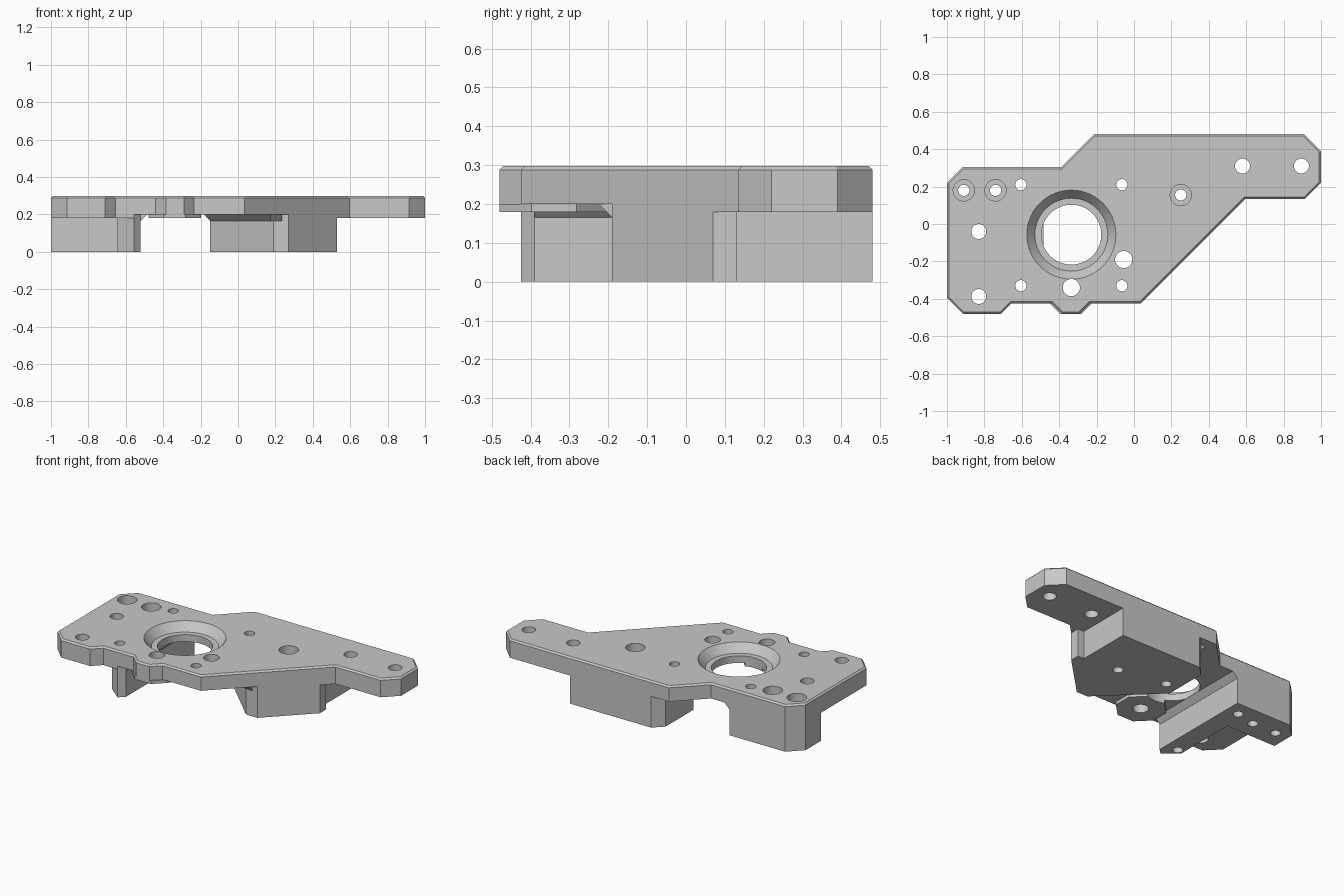
import bpy, bmesh, math
from mathutils import Vector

old = bpy.data.objects.get("Cube")
if old:
    bpy.data.objects.remove(old, do_unlink=True)

grey = bpy.data.materials.new("machined_grey")
grey.use_nodes = True
grey.diffuse_color = (0.58, 0.58, 0.58, 1)
grey.node_tree.nodes["Principled BSDF"].inputs["Base Color"].default_value = (0.58, 0.58, 0.58, 1)

TOP, FLOOR, UNDER = 0.298, 0.2, 0.18


def finish(bm, name):
    bmesh.ops.recalc_face_normals(bm, faces=bm.faces)
    mesh = bpy.data.meshes.new(name)
    bm.to_mesh(mesh)
    bm.free()
    mesh.materials.append(grey)
    obj = bpy.data.objects.new(name, mesh)
    bpy.context.collection.objects.link(obj)
    return obj


def prism(name, outline, z0, z1, chamfer=0):
    """Extrude a flat outline, optionally chamfering its upper rim."""
    bm = bmesh.new()
    base = bm.faces.new([bm.verts.new((x, y, z0)) for x, y in outline])
    ext = bmesh.ops.extrude_face_region(bm, geom=[base])
    for v in ext["geom"]:
        if isinstance(v, bmesh.types.BMVert):
            v.co.z = z1
    if chamfer:
        rim = [e for e in bm.edges if all(v.co.z > z1 - 0.001 for v in e.verts)]
        bmesh.ops.bevel(bm, geom=rim, offset=chamfer, segments=1, affect='EDGES')
    return finish(bm, name)


def strip(name, p, q, size=0.035):
    """Sloped strip joining a foot wall to the pocket floor, on the right of p to q."""
    p, q = Vector(p), Vector(q)
    d = (q - p).normalized()
    out = Vector((d.y, -d.x)) * size
    bm = bmesh.new()
    a, b = [[bm.verts.new((c.x, c.y, z)) for c, z in
             ((e, FLOOR - size), (e, FLOOR), (e + out, FLOOR))] for e in (p, q)]
    bm.faces.new(a)
    bm.faces.new(b[::-1])
    for i in range(3):
        j = (i + 1) % 3
        bm.faces.new((a[i], a[j], b[j], b[i]))
    return finish(bm, name)


def add_hole(bm, x, y, profile, sides=32):
    """Solid of revolution used as a cutter; profile is (radius, height) from low to high."""
    rings = []
    for r, z in profile:
        rings.append([bm.verts.new((x + r * math.cos(math.tau * k / sides),
                                    y + r * math.sin(math.tau * k / sides), z))
                      for k in range(sides)])
    for lo, hi in zip(rings, rings[1:]):
        for k in range(sides):
            n = (k + 1) % sides
            bm.faces.new((lo[k], lo[n], hi[n], hi[k]))
    bm.faces.new(rings[0][::-1])
    bm.faces.new(rings[-1])


# Top plate
plate = prism("top_plate", [
    (-1, .22), (-.915, .305), (-.39, .305), (-.215, .48), (.91, .48), (1, .39),
    (1, .22), (.915, .135), (.595, .135), (.035, -.425), (-.235, -.425), (-.29, -.48),
    (-.385, -.48), (-.44, -.425), (-.655, -.425), (-.71, -.48), (-.915, -.48),
    (-1, -.395)], FLOOR, TOP, 0.01)

# Thicker underside pads beside the pocket
left_pad = prism("left_pad", [
    (-1, .22), (-.915, .305), (-.52, .305), (-.52, -.39), (-.555, -.425),
    (-.655, -.425), (-.71, -.48), (-.915, -.48), (-1, -.395)], UNDER, FLOOR)
arm_pad = prism("arm_pad", [
    (.485, .48), (.91, .48), (1, .39), (1, .22), (.915, .135), (.595, .135),
    (.53, .07), (.53, .13), (.485, .13)], UNDER, FLOOR)

# Feet
left_foot = prism("left_foot", [
    (-1, .22), (-.915, .305), (-.52, .305), (-.52, -.39), (-.555, -.425),
    (-.645, -.35), (-.645, .065), (-1, .065)], 0, UNDER)
right_foot = prism("right_foot", [
    (.27, -.19), (.53, .07), (.53, .13), (.485, .13), (.485, .48), (-.09, .48),
    (-.15, .42), (-.15, .14), (.19, -.19)], 0, FLOOR)

# Eight-sided boss around the front hole
boss = prism("front_boss", [
    (-.3375 + .1515 * math.cos(math.radians(22.5 + 45 * k)),
     -.34 + .1515 * math.sin(math.radians(22.5 + 45 * k))) for k in range(8)],
    UNDER, FLOOR)

# Sloped transitions around the pocket
strip("left_wall_strip", (-.52, -.39), (-.52, .305))
strip("right_wall_strip", (-.15, .14), (.19, -.19))
strip("right_back_strip", (-.15, .42), (-.15, .13))
strip("right_front_strip", (.175, -.19), (.235, -.19))

# Screw holes, counterbored holes and the stepped main bore
bm = bmesh.new()
for x, y, r in [(-.83, -.04, .04), (-.83, -.388, .04), (-.605, .21, .03),
                (-.605, -.33, .03), (-.065, -.33, .03), (-.065, .21, .03),
                (-.055, -.19, .046), (-.335, -.34, .046), (.58, .31, .04),
                (.895, .31, .04)]:
    add_hole(bm, x, y, [(r, -.1), (r, .4)])
for x, y in [(-.91, .18), (-.74, .18), (.25, .155)]:
    add_hole(bm, x, y, [(.03, -.1), (.03, .24), (.057, .24), (.057, .4)])
holes = finish(bm, "hole_cutters")
bm = bmesh.new()
add_hole(bm, -.335, -.057, [(.16, -.1), (.16, .245), (.195, .245),
                            (.238, TOP), (.238, .4)], 64)
bore = finish(bm, "bore_cutter")

parts = [plate, left_pad, arm_pad, left_foot, right_foot, boss]
for obj in parts:
    for cutter in (holes, bore):
        mod = obj.modifiers.new(cutter.name, 'BOOLEAN')
        mod.operation = 'DIFFERENCE'
        mod.solver = 'EXACT'
        mod.object = cutter

# Apply the cuts, drop the cutters and shade round walls smoothly
bpy.context.view_layer.update()
deps = bpy.context.evaluated_depsgraph_get()
cut = [bpy.data.meshes.new_from_object(o.evaluated_get(deps)) for o in parts]
for obj, mesh in zip(parts, cut):
    obj.modifiers.clear()
    obj.data = mesh
for cutter in (holes, bore):
    bpy.data.objects.remove(cutter, do_unlink=True)
bpy.ops.object.select_all(action='DESELECT')
for obj in parts:
    obj.select_set(True)
bpy.context.view_layer.objects.active = plate
bpy.ops.object.shade_smooth_by_angle(angle=math.radians(25))
